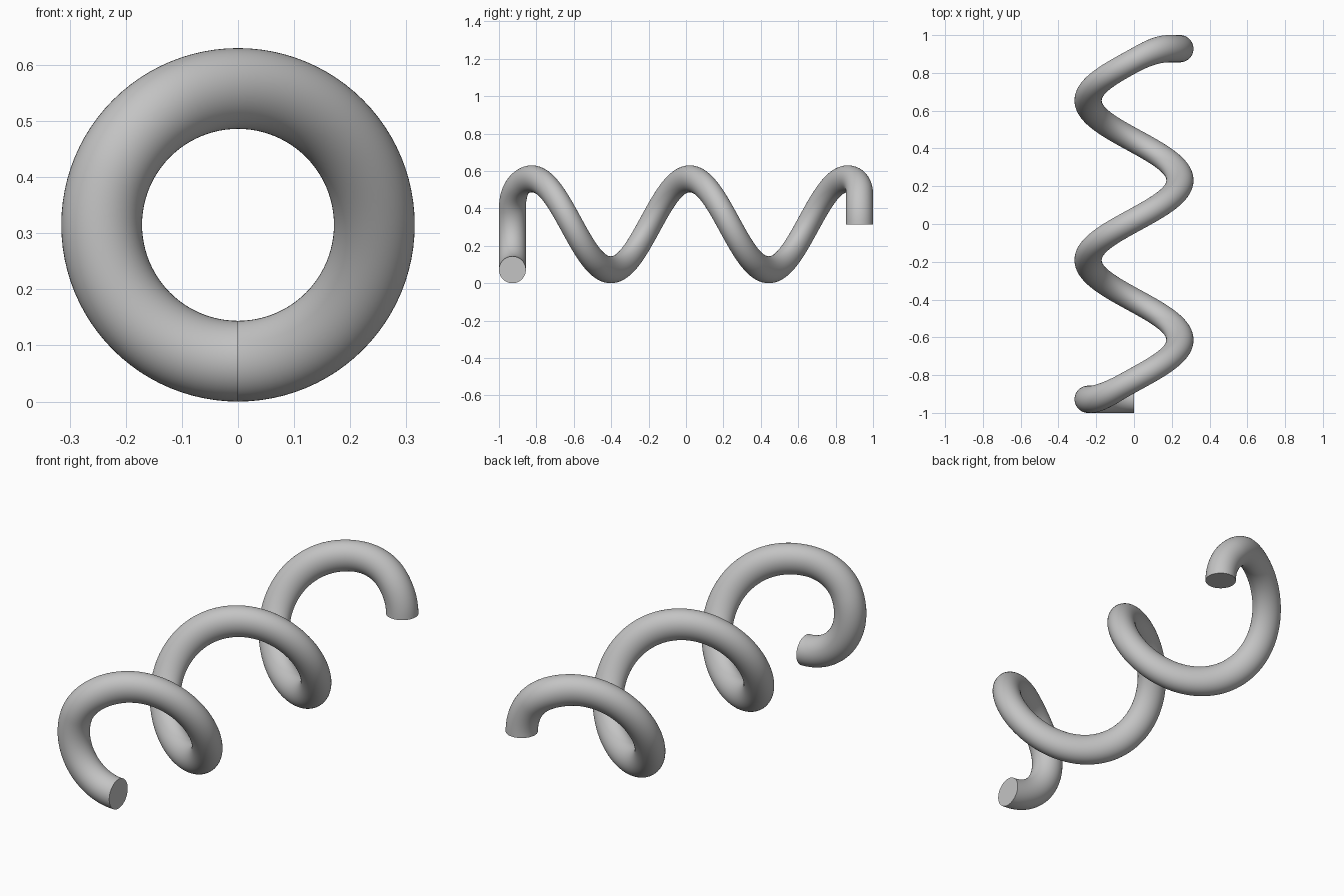
import bpy, bmesh, math

cube = bpy.data.objects.get("Cube")
if cube:
    bpy.data.objects.remove(cube, do_unlink=True)

COIL_R, WIRE_R = 0.243, 0.072
PITCH, TURNS = 0.845, 2.75
END_Y = 1 - WIRE_R
CENTRE_Z = COIL_R + WIRE_R
STEPS, SIDES = 264, 48


def hinge(u, w):
    """Zero below, linear above, with a rounded corner of half-width w."""
    if u <= -w:
        return 0.0
    return u if u >= w else (u + w) ** 2 / (4 * w)


def advance(t):
    """Position along the axis: flat closed ends, steady pitch between."""
    start = 0.378
    stop = start + 2 * END_Y / PITCH
    return -END_Y + PITCH * (hinge(t - start, 0.07) - hinge(t - stop, 0.06))


# Grey metal
grey = bpy.data.materials.new("grey_metal")
grey.use_nodes = True
colour = (0.55, 0.55, 0.55, 1)
grey.diffuse_color = colour
grey.node_tree.nodes["Principled BSDF"].inputs["Base Color"].default_value = colour

# Coil: round wire sections swept from the bottom, round the -x side first
bm = bmesh.new()
rings = []
for i in range(STEPS + 1):
    t = TURNS * i / STEPS
    angle = 2 * math.pi * t
    ring = []
    for j in range(SIDES):
        a = 2 * math.pi * j / SIDES
        r = COIL_R + WIRE_R * math.cos(a)
        ring.append(bm.verts.new((-r * math.sin(angle),
                                  advance(t) + WIRE_R * math.sin(a),
                                  CENTRE_Z - r * math.cos(angle))))
    rings.append(ring)
for near, far in zip(rings, rings[1:]):
    for j in range(SIDES):
        k = (j + 1) % SIDES
        bm.faces.new((near[j], near[k], far[k], far[j]))

# Flat cut ends
bm.faces.new(rings[0])
bm.faces.new(rings[-1])
bmesh.ops.recalc_face_normals(bm, faces=bm.faces)

mesh = bpy.data.meshes.new("spring_coil")
bm.to_mesh(mesh)
bm.free()
mesh.materials.append(grey)
coil = bpy.data.objects.new("spring_coil", mesh)
bpy.context.collection.objects.link(coil)
bpy.ops.object.select_all(action="DESELECT")
coil.select_set(True)
bpy.context.view_layer.objects.active = coil
bpy.ops.object.shade_smooth_by_angle(angle=math.radians(40))
